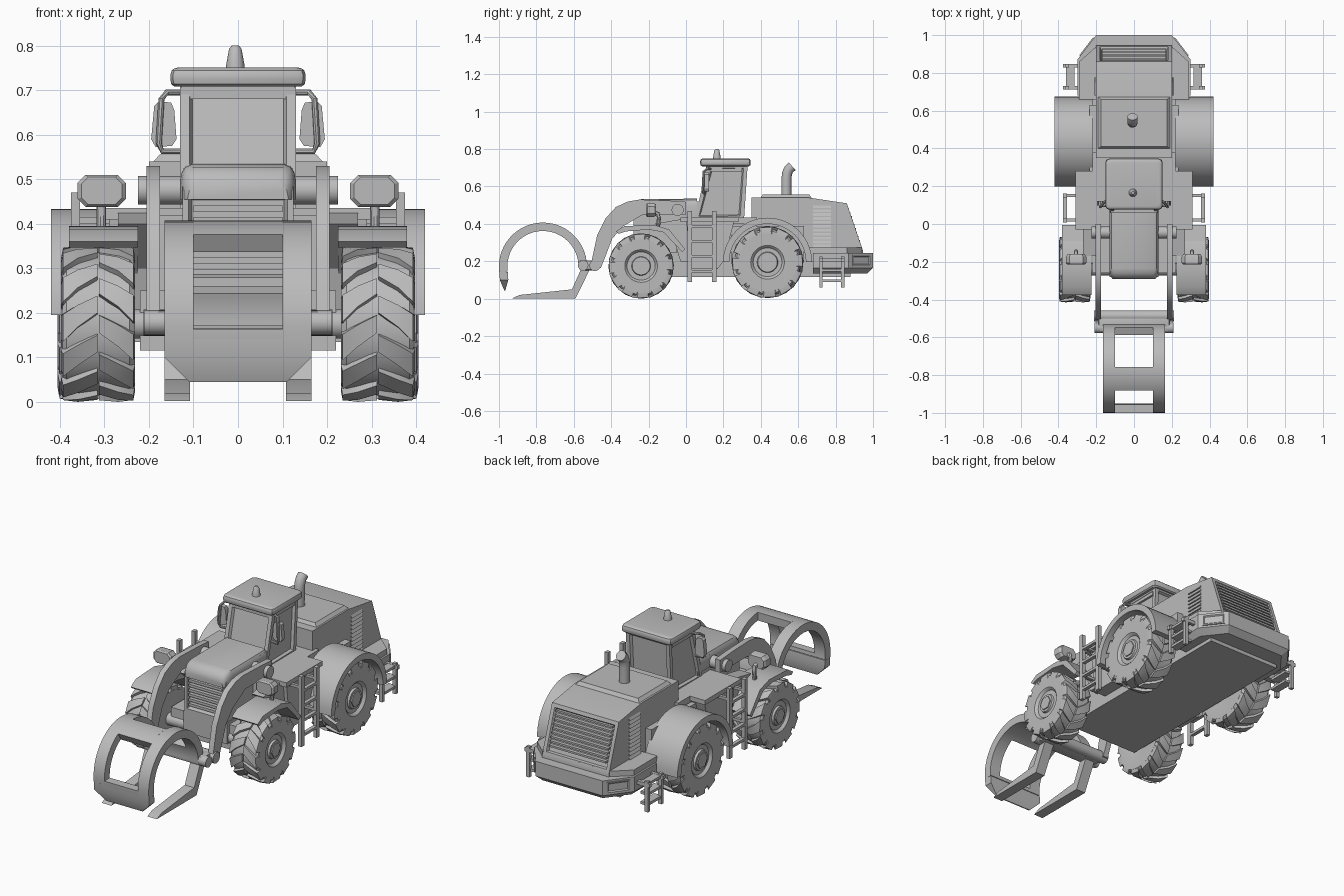
import bpy, bmesh, math
from mathutils import Vector

if "Cube" in bpy.data.objects:
    bpy.data.objects.remove(bpy.data.objects["Cube"])

grey = bpy.data.materials.new("plain_grey")
grey.diffuse_color = (0.5, 0.5, 0.5, 1)
grey.use_nodes = True
grey.node_tree.nodes["Principled BSDF"].inputs["Base Color"].default_value = grey.diffuse_color


def finish(name, bm, bevel=0, seg=2):
    if bevel:
        bmesh.ops.bevel(bm, geom=bm.edges[:], offset=bevel, segments=seg, affect='EDGES', profile=0.5)
    bmesh.ops.recalc_face_normals(bm, faces=bm.faces[:])
    me = bpy.data.meshes.new(name)
    bm.to_mesh(me)
    bm.free()
    me.materials.append(grey)
    ob = bpy.data.objects.new(name, me)
    bpy.context.collection.objects.link(ob)
    return ob


def loft(name, loops, bevel=0, closed=False, inset=None, seg=2):
    """Skin successive vertex loops; inset = (thickness, depth, rule on faces)."""
    bm = bmesh.new()
    rows = [[bm.verts.new(p) for p in l] for l in loops]
    n = len(rows[0])
    for k in range(len(rows) if closed else len(rows) - 1):
        r, s = rows[k], rows[(k + 1) % len(rows)]
        for i in range(n):
            bm.faces.new((r[i], r[(i + 1) % n], s[(i + 1) % n], s[i]))
    if not closed:
        bm.faces.new(rows[0])
        bm.faces.new(rows[-1])
    if inset:
        bmesh.ops.recalc_face_normals(bm, faces=bm.faces[:])
        bm.normal_update()
        for f in [f for f in bm.faces if inset[2](f)]:
            bmesh.ops.inset_region(bm, faces=[f], thickness=inset[0], depth=0)
            bmesh.ops.inset_region(bm, faces=[f], thickness=0.01, depth=-inset[1])
    return finish(name, bm, bevel, seg)


def prism(name, pts, a, b, axis='x', **kw):
    place = (lambda p, t: (t, p[0], p[1])) if axis == 'x' else (lambda p, t: (p[0], p[1], t))
    return loft(name, [[place(p, t) for p in pts] for t in (a, b)], **kw)


def box(name, x, y, z, **kw):
    return prism(name, [(y[0], z[0]), (y[1], z[0]), (y[1], z[1]), (y[0], z[1])], x[0], x[1], **kw)


def sbox(name, s, x, y, z, **kw):
    return box(name, (s * x[0], s * x[1]), y, z, **kw)


def ring(c, r, n=16, ph=0):
    return [(c[0] + r * math.cos(ph + math.tau * i / n), c[1] + r * math.sin(ph + math.tau * i / n)) for i in range(n)]


def xcyl(name, c, r, a, b, n=20):
    return prism(name, ring(c, r, n), a, b)


def tube(name, pts, r, n=10):
    """Round bar along a path."""
    pts = [Vector(p) for p in pts]
    loops = []
    for i, p in enumerate(pts):
        d = (pts[min(i + 1, len(pts) - 1)] - pts[max(i - 1, 0)]).normalized()
        u = d.orthogonal() if i == 0 else u - d * u.dot(d)
        u.normalize()
        v = d.cross(u)
        loops.append([p + u * a + v * b for a, b in ring((0, 0), r, n)])
    return loft(name, loops)


def band(name, c, r0, r1, a0, a1, x0, x1, n=20):
    """Arc-shaped plate in the side plane."""
    ang = [math.radians(a0 + (a1 - a0) * i / n) for i in range(n + 1)]
    loops = [[(x, c[0] + r * math.cos(t), c[1] + r * math.sin(t))
              for x, r in ((x0, r0), (x1, r0), (x1, r1), (x0, r1))] for t in ang]
    return loft(name, loops)


def wheel(tag, s, y, z, R, cx, hw, rim, lugs=12):
    # lathed tyre with shallow rim and hub
    prof = [(-hw, rim), (-hw, .86), (-hw * .85, .92), (hw * .85, .92), (hw * .97, .87), (hw * .97, rim + .03),
            (hw * .92, rim), (hw * .8, rim - .04), (hw * .8, .29), (hw * .93, .27), (hw * .93, .02),
            (-hw * .8, .02)]
    n = 36
    loops = [[(s * (cx + a), y + b * R * math.cos(math.tau * i / n), z + b * R * math.sin(math.tau * i / n))
              for a, b in prof] for i in range(n)]
    loft(tag + "_tyre", loops, closed=True)
    prism(tag + "_hub", ring((y, z), R * .22, 6), s * (cx + hw * .5), s * (cx + hw))
    # broad angled tread lugs, staggered on each half
    bm = bmesh.new()
    w = math.tau / lugs
    for side in (-1, 1):
        for i in range(lugs):
            a = w * (i + (.5 if side > 0 else 0))
            vs = []
            for x, sk, half, r in ((.02, 0, .26, .985), (.55, .3, .32, 1), (.95, .6, .40, .985), (1.0, .62, .40, .86)):
                for da, rr in ((-half, min(r, .9) - .06), (half, min(r, .9) - .06), (half * .85, r), (-half * .85, r)):
                    t = a + (sk + da) * w
                    vs.append(bm.verts.new((s * (cx + side * x * hw), y + rr * R * math.cos(t), z + rr * R * math.sin(t))))
            for k in (0, 4, 8):
                for j in range(4):
                    bm.faces.new((vs[k + j], vs[k + (j + 1) % 4], vs[k + 4 + (j + 1) % 4], vs[k + 4 + j]))
            bm.faces.new(vs[:4])
            bm.faces.new(vs[-4:])
    finish(tag + "_tread", bm)


# chassis and mid body
box("chassis", (-.22, .22), (-.26, .88), (.115, .25))
box("mid_body", (-.2, .2), (-.05, .40), (.24, .42))
box("deck", (-.31, .31), (-.03, .28), (.41, .435))
box("rear_deck", (-.22, .22), (.25, .38), (.40, .435))

# front hood with louvred grille, plain lower nose and rounded cover
box("front_nose", (-.13, .13), (-.28, .08), (.15, .265))
prism("front_hood", [(.08, .265), (.08, .52), (-.24, .515), (-.28, .475), (-.28, .265)], -.125, .125,
      inset=(.02, .02, lambda f: f.normal.y < -.95))
loft("hood_cover", [[(sx * w, y, z) for sx, z in ((-1, .455), (1, .455), (1, t - .035), (.97, t - .018), (.91, t - .006),
                                                 (.8, t), (-.8, t), (-.91, t - .006), (-.97, t - .018), (-1, t - .035))]
                    for y, w, t in ((.06, .13, .535), (-.235, .13, .533), (-.262, .127, .527), (-.28, .121, .513),
                                    (-.292, .113, .492))])
for i in range(6):
    box("grille_slat", (-.1, .1), (-.28, -.257), (.297 + i * .026, .311 + i * .026))

# cab with sunken windows
cab = [[(-.13, .045, .42), (.13, .045, .42), (.13, .31, .42), (-.13, .31, .42)],
       [(-.13, .115, .72), (.13, .115, .72), (.13, .33, .72), (-.13, .33, .72)]]
loft("cab", cab, inset=(.03, .014, lambda f: abs(f.normal.z) < .6))
box("cab_header", (-.128, .128), (.108, .3), (.68, .715))
loft("roof", [[(sx * w, .211 + sy * d, z) for sx, sy in ((-1, -.85), (-.96, -.96), (-.87, -1), (.87, -1), (.96, -.96), (1, -.85),
                                                      (1, .85), (.96, .96), (.87, 1), (-.87, 1), (-.96, .96), (-1, .85))]
              for w, d, z in ((.143, .126, .708), (.15, .133, .714), (.152, .135, .725), (.152, .135, .735),
                              (.149, .132, .744), (.143, .126, .749), (.134, .117, .751))])
loft("beacon", [[(x, y, z) for x, y in ring((-.006, .165), r, 14)]
                for r, z in ((.022, .745), (.02, .76), (.014, .793), (.008, .80))])

# rear hood with back grille and side vents
prism("rear_hood", [(.35, .24), (.35, .54), (.66, .54), (.86, .51), (.945, .26), (.945, .24)], -.2, .2,
      inset=(.028, .015, lambda f: f.normal.y > .8 and f.calc_area() > .05))
loft("hood_plate", [[(-w, .41 - e, z), (w, .41 - e, z), (w, .66 + e, z), (-w, .66 + e, z)]
                    for w, e, z in ((.195, .015, .535), (.175, 0, .556))])
for i in range(9):
    z = .305 + i * .021
    y = .945 - (z - .26) * .34
    box("back_slat", (-.17, .17), (y - .025, y), (z, z + .01))
tube("exhaust", [(-.008, .537, .54), (-.008, .537, .64), (-.008, .54, .67), (-.008, .55, .692), (-.008, .568, .708)], .027, 14)

# rear platform and bumper
bump = [(-.2, 1), (-.3, .87), (-.3, .68), (.3, .68), (.3, .87), (.2, 1)]
loft("bumper", [[(x * k, .68 + (y - .68) * k, z) for x, y in bump] for k, z in ((.9, .135), (1, .165), (1, .245))])
prism("platform", [(-.2, .94), (-.29, .86), (-.29, .66), (.29, .66), (.29, .86), (.2, .94)], .2, .275, axis='z')

# grapple: slotted upper claw, tapered lip, pivot bar
C = (-.765, .172)
for s in (-1, 1):
    band("claw_side", C, .19, .235, 0, 188, s * .10, s * .165, 32)
for a0, a1 in ((0, 22), (88, 120), (182, 188)):
    band("claw_bar", C, .19, .235, a0, a1, -.1, .1, 8)
loft("claw_lip", [[(-w, y0, z), (w, y0, z), (w, y1, z), (-w, y1, z)]
                  for w, y0, y1, z in ((.165, -.998, -.953, .142), (.165, -.995, -.95, .10), (.11, -.972, -.966, .045))])
xcyl("grapple_pivot", (-.487, .178), .03, -.212, .212)
box("grapple_beam", (-.19, .19), (-.57, -.48), (.152, .205), bevel=.012)
xcyl("front_axle", (-.24, .175), .033, -.26, .26)
xcyl("rear_axle", (.436, .195), .04, -.26, .26)
xcyl("arm_pivot", (-.045, .475), .032, -.225, .225)

for s in (-1, 1):
    wheel("front_wheel", s, -.24, .175, .175, .314, .083, .47)
    wheel("rear_wheel", s, .436, .195, .192, .32, .085, .44)

    # lower fork tine and curved lift arm
    prism("fork_tine", [(-.93, .002), (-.89, .02), (-.61, .05), (-.56, .16), (-.515, .155), (-.59, .002)], s * .108, s * .165)
    prism("lift_arm", [(0, .518), (-.1, .525), (-.25, .53), (-.31, .52), (-.375, .49), (-.43, .43), (-.475, .34),
                       (-.505, .2), (-.49, .155), (-.455, .165), (-.435, .215), (-.395, .32), (-.34, .385),
                       (-.23, .45), (-.08, .45), (0, .45)], s * .175, s * .205)
    xcyl("grapple_ear", (-.55, .178), .028, s * .165, s * .21)

    # fenders
    band("rear_fender", (.436, .195), .205, .238, 0, 180, s * .22, s * .42, 28)
    sbox("fender_wall", s, (.2, .235), (.24, .63), (.2, .39))
    prism("front_fender", [(-.36, .347), (-.32, .36), (-.2, .37), (-.12, .355), (-.02, .25), (-.005, .265),
                           (-.09, .37), (-.17, .395), (-.33, .388), (-.375, .36)], s * .225, s * .38)
    prism("fender_bracket", [(-.17, .40), (.0, .43), (.03, .2), (-.03, .2), (-.06, .3)], s * .2, s * .27)
    prism("side_panel", [(.0, .42), (.26, .42), (.2, .2), (.17, .16), (.03, .16)], s * .2, s * .29)

    # head lamp with clipped corners on a post
    loft("head_lamp", [[(s * (.306 + k * a), y, .474 + k * b) for a, b in
                        ((-.054, -.018), (-.036, -.036), (.036, -.036), (.054, -.018),
                         (.054, .018), (.036, .036), (-.036, .036), (-.054, .018))]
                       for k, y in ((.85, -.215), (1, -.207), (1, -.172), (.85, -.16))])
    tube("lamp_post", [(s * .307, -.15, .38), (s * .307, -.145, .43), (s * .307, -.15, .455), (s * .307, -.18, .465)], .011)

    # mirror and bent frame
    loft("mirror", [[(s * x, y, z) for x, z in ((.148, .575), (.185, .572), (.195, .59), (.188, .665), (.178, .675),
                                               (.15, .672), (.143, .655), (.138, .59))] for y in (.098, .122)])
    tube("mirror_frame", [(s * .125, .13, .695), (s * .16, .115, .695), (s * .172, .095, .68), (s * .178, .09, .58),
                          (s * .17, .095, .563), (s * .125, .10, .563)], .007, 8)

    # boarding ladder
    for y in (.02, .15):
        sbox("ladder_post", s, (.355, .375), (y - .012, y + .012), (.09, .47))
        for z in (.23, .40):
            sbox("ladder_brace", s, (.28, .36), (y - .008, y + .008), (z, z + .015))
    for z in (.14, .22, .30, .38):
        sbox("ladder_rung", s, (.355, .375), (.02, .15), (z, z + .014))

    # rear steps
    for y in (.722, .838):
        sbox("step_rail", s, (.345, .365), (y - .009, y + .009), (.06, .225))
        sbox("step_mount", s, (.28, .375), (y - .009, y + .009), (.195, .215))
    for z in (.09, .145, .2):
        sbox("step_tread", s, (.315, .36), (.722, .838), (z, z + .014))

    # tail lamp frame on the bumper corner, with a sunken lens
    p, d = Vector((s * .2, 1, 0)), Vector((s * .1, -.13, 0))
    o = Vector((s * .13, .1, 0)).normalized() * .006
    quad = [p + d * t + Vector((0, 0, z)) for t, z in ((.12, .175), (.85, .175), (.85, .235), (.12, .235))]
    loft("tail_lamp", [[q - o for q in quad], [q + o for q in quad]],
         inset=(.008, .008, lambda f: f.normal.dot(o) > .0055))
    # side vent louvres
    for i in range(11):
        z = .275 + i * .021
        loft("side_vent", [[(s * (.199 + e), y, z + h) for e, h in ((0, 0), (.009, 0), (0, .016))]
                           for y in (.68, .775)])

# smooth rounded surfaces, keep hard edges
for ob in bpy.data.objects:
    ob.select_set(True)
    bpy.context.view_layer.objects.active = ob
bpy.ops.object.shade_smooth_by_angle(angle=math.radians(30))
